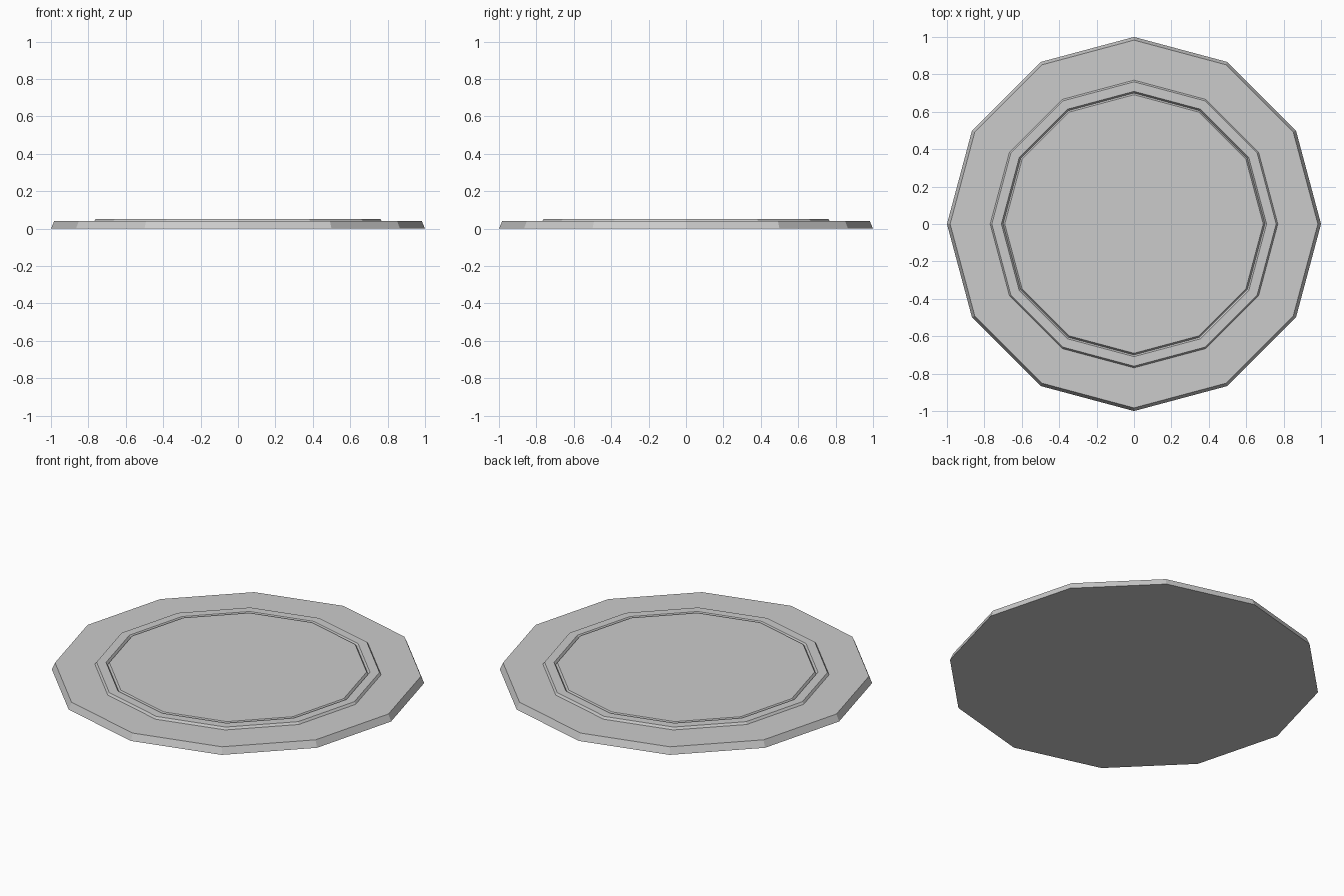
import bpy, bmesh
from math import sin, cos, pi

if "Cube" in bpy.data.objects:
    bpy.data.objects.remove(bpy.data.objects["Cube"])

SIDES = 12

def lathe(name, profile, closed=False):
    """Spin a (radius, z) profile into a faceted 12-sided part."""
    bm = bmesh.new()
    rings = [[bm.verts.new((r * cos(2 * pi * i / SIDES), r * sin(2 * pi * i / SIDES), z))
              for i in range(SIDES)] for r, z in profile]
    pairs = list(zip(rings, rings[1:]))
    if closed:
        pairs.append((rings[-1], rings[0]))
    else:
        bm.faces.new(rings[0][::-1])
        bm.faces.new(rings[-1])
    for a, b in pairs:
        for i in range(SIDES):
            j = (i + 1) % SIDES
            bm.faces.new((a[i], a[j], b[j], b[i]))
    bmesh.ops.recalc_face_normals(bm, faces=bm.faces)
    mesh = bpy.data.meshes.new(name)
    bm.to_mesh(mesh)
    bm.free()
    ob = bpy.data.objects.new(name, mesh)
    bpy.context.collection.objects.link(ob)
    return ob

# One continuous plate: bevelled rim, raised ring, V-groove, flat centre
lathe("round_plate", [
    (1.0, 0.0), (0.983, 0.04),         # outer rim
    (0.769, 0.04), (0.76, 0.053),      # raised ring
    (0.709, 0.053), (0.70, 0.04),      # groove
    (0.691, 0.053),                    # centre panel
])
